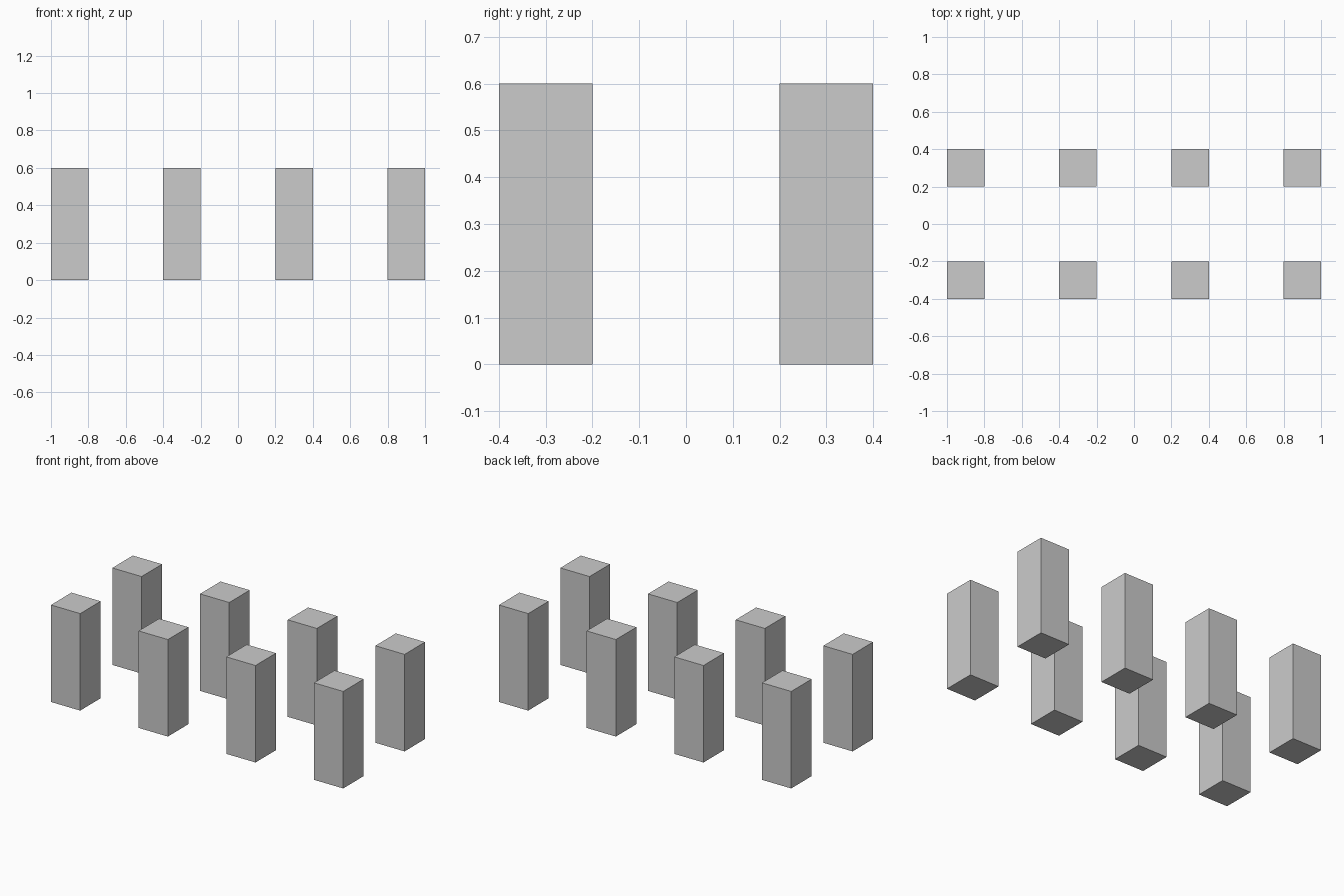
import bpy

if "Cube" in bpy.data.objects:
    bpy.data.objects.remove(bpy.data.objects["Cube"])

SIZE = (0.2, 0.2, 0.6)


def add_pillar(name, x, y):
    bpy.ops.mesh.primitive_cube_add(size=1, location=(x, y, SIZE[2] / 2))
    pillar = bpy.context.object
    pillar.name = name
    pillar.scale = SIZE
    bpy.ops.object.transform_apply(location=False, rotation=False, scale=True)


# Two rows of four square pillars
for row, y in (("front", -0.3), ("back", 0.3)):
    for i in range(4):
        add_pillar(f"{row}_pillar_{i + 1}", -0.9 + 0.6 * i, y)
